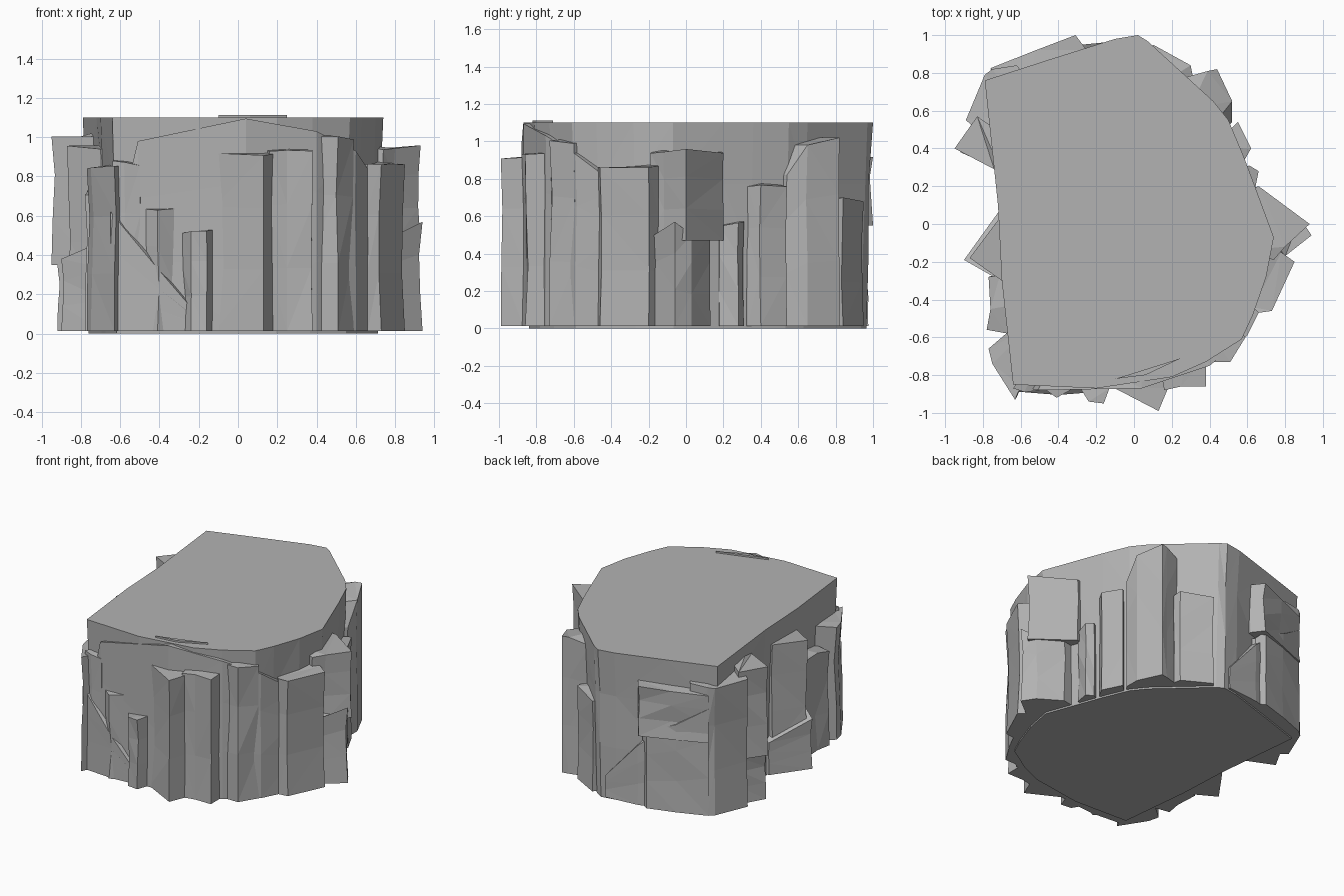
import bpy
import bmesh
import random
from mathutils import Vector

random.seed(4)

if "Cube" in bpy.data.objects:
    bpy.data.objects.remove(bpy.data.objects["Cube"], do_unlink=True)

# One plain grey stone
stone = bpy.data.materials.new("grey_stone")
stone.use_nodes = True
grey = (0.45, 0.45, 0.45, 1)
stone.diffuse_color = grey
stone.node_tree.nodes["Principled BSDF"].inputs["Base Color"].default_value = grey
stone.node_tree.nodes["Principled BSDF"].inputs["Roughness"].default_value = 0.9


def rock_prism(name, outline, bottom, tops, rough=0.03, fixed=0, taper=0):
    """Stack rings of one outline, chip the middle rings inward, close both ends.
    The last `fixed` points stay unchipped; `taper` narrows the foot."""
    bm = bmesh.new()
    count = len(outline)
    rings = []
    for level in (0, 0.35, 0.7, 1):
        ring = []
        for i, (x, y) in enumerate(outline):
            size = 1 - taper * (1 - level)
            if 0 < level < 1 and i < count - fixed:
                size -= random.uniform(0, rough)
            z = bottom + (tops[i] - bottom) * level
            ring.append(bm.verts.new((x * size, y * size, z)))
        rings.append(ring)
    for low, high in zip(rings, rings[1:]):
        for i in range(count):
            j = (i + 1) % count
            bm.faces.new((low[i], low[j], high[j], high[i]))
    bm.faces.new(rings[-1])
    bm.faces.new(rings[0][::-1])
    bmesh.ops.triangulate(bm, faces=bm.faces[:])
    bmesh.ops.recalc_face_normals(bm, faces=bm.faces[:])
    mesh = bpy.data.meshes.new(name)
    bm.to_mesh(mesh)
    bm.free()
    mesh.materials.append(stone)
    obj = bpy.data.objects.new(name, mesh)
    bpy.context.collection.objects.link(obj)


def column(name, outer, top, bottom=0.012, inset=0.75, rough=0.02):
    """Broken pillar: the outer points show, the inner ones hide in the core."""
    inner = [tuple(Vector(p) * inset) for p in reversed(outer)]
    if isinstance(top, (list, tuple)):
        tops = list(top) + list(reversed(top))
    else:
        tops = [top - random.uniform(0, 0.025) for p in outer]
        tops += [top + 0.01 for p in outer]
    rock_prism(name, list(outer) + inner, bottom, tops, rough=rough, fixed=len(outer))


# Main body with the flat top, and a loose flake lying on it
rim = [(-.64, -.85), (-.2, -.87), (.2, -.81), (.38, -.73), (.57, -.61), (.63, -.48),
       (.7, -.28), (.74, -.07), (.64, .2), (.58, .36), (.5, .55), (.42, .65),
       (.07, .97), (.02, 1), (-.1, .98), (-.45, .87), (-.79, .76), (-.72, .1), (-.7, -.3)]
rock_prism("rock_core", rim, 0, [1.1] * len(rim), rough=0.015, taper=0.035)
rock_prism("top_flake", [(-.1, -.82), (.06, -.8), (.25, -.71)], 1.09, [1.112] * 3, rough=0)

# Leaning sheets of stone with sloping upper edges
column("front_sheet", [(-.6, -.86), (-.51, -.88), (.04, -.87), (.4, -.75), (.6, -.59), (.72, -.35)],
       (.6, .98, 1.095, 1.03, .93, .75), rough=0.008)
column("cracked_front_sheet", [(-.65, -.885), (-.4, -.905), (-.15, -.885)], (.62, .32, .03), rough=0.004)
column("back_sheet", [(-.02, .975), (-.27, .95), (-.45, .9)], (.17, .45, .6), rough=0.01)

# Front pillars
column("front_left_corner_pillar", [(-.77, -.66), (-.75, -.74), (-.63, -.93), (-.6, -.86)], .86)
column("front_left_pillar", [(-.64, -.87), (-.58, -.89), (-.5, -.88)], .88, rough=0.01)
column("front_short_pillar", [(-.49, -.86), (-.41, -.92), (-.32, -.87)], .64)
column("front_stub", [(-.29, -.86), (-.24, -.94), (-.16, -.95), (-.13, -.87)], .53)
column("front_prow_pillar", [(-.12, -.86), (.13, -.99), (.18, -.87)], .92)
column("front_right_pillar", [(.16, -.88), (.25, -.86), (.38, -.86), (.38, -.7)], .94)
column("front_right_corner_pillar", [(.35, -.73), (.51, -.73), (.59, -.6)], 1.01)

# Pillars on the +x side
column("left_front_pillar", [(.63, -.44), (.66, -.47), (.73, -.46), (.85, -.2), (.78, -.15)], .88)
column("left_lower_prow", [(.8, -.17), (.94, -.06), (.88, .03), (.72, .13)], (.5, .57, .5, .5))
column("left_upper_prow", [(.74, -.19), (.8, -.12), (.93, 0), (.66, .2)], .96, bottom=.47)
column("left_stub", [(.64, .18), (.66, .28), (.61, .31)], .57)
column("left_middle_pillar", [(.58, .33), (.62, .4), (.55, .54)], .78)
column("left_back_pillar", [(.52, .54), (.52, .65), (.44, .82), (.39, .81), (.25, .77)],
       (.82, .98, 1.02, 1.02, .98))

# Back pillars
column("back_pillar", [(.31, .79), (.3, .84), (.1, .95), (.08, .92)], .7)
column("back_corner_chunk", [(-.25, .92), (-.31, 1), (-.52, .92), (-.76, .825)], .92, bottom=.55)
column("back_corner_foot", [(-.29, .92), (-.35, .96), (-.55, .9), (-.76, .82)],
       (.52, .58, .66, .8), rough=0.01)

# Pillars on the -x side
column("right_back_pillar", [(-.62, .84), (-.75, .82), (-.79, .79), (-.89, .55), (-.8, .47)], .97)
column("right_overhang", [(-.83, .57), (-.95, .4), (-.74, .29)], 1.02, bottom=.35)
column("right_overhang_foot", [(-.83, .54), (-.92, .38), (-.74, .3)], .37)
column("right_upper_prow", [(-.72, .02), (-.87, -.18), (-.7, -.3)], .96, bottom=.2)
column("right_lower_prow", [(-.72, .06), (-.9, -.19), (-.69, -.31)], (.25, .38, .47))
column("right_front_pillar", [(-.71, -.27), (-.77, -.28), (-.76, -.45), (-.78, -.56), (-.67, -.58)], .73)
